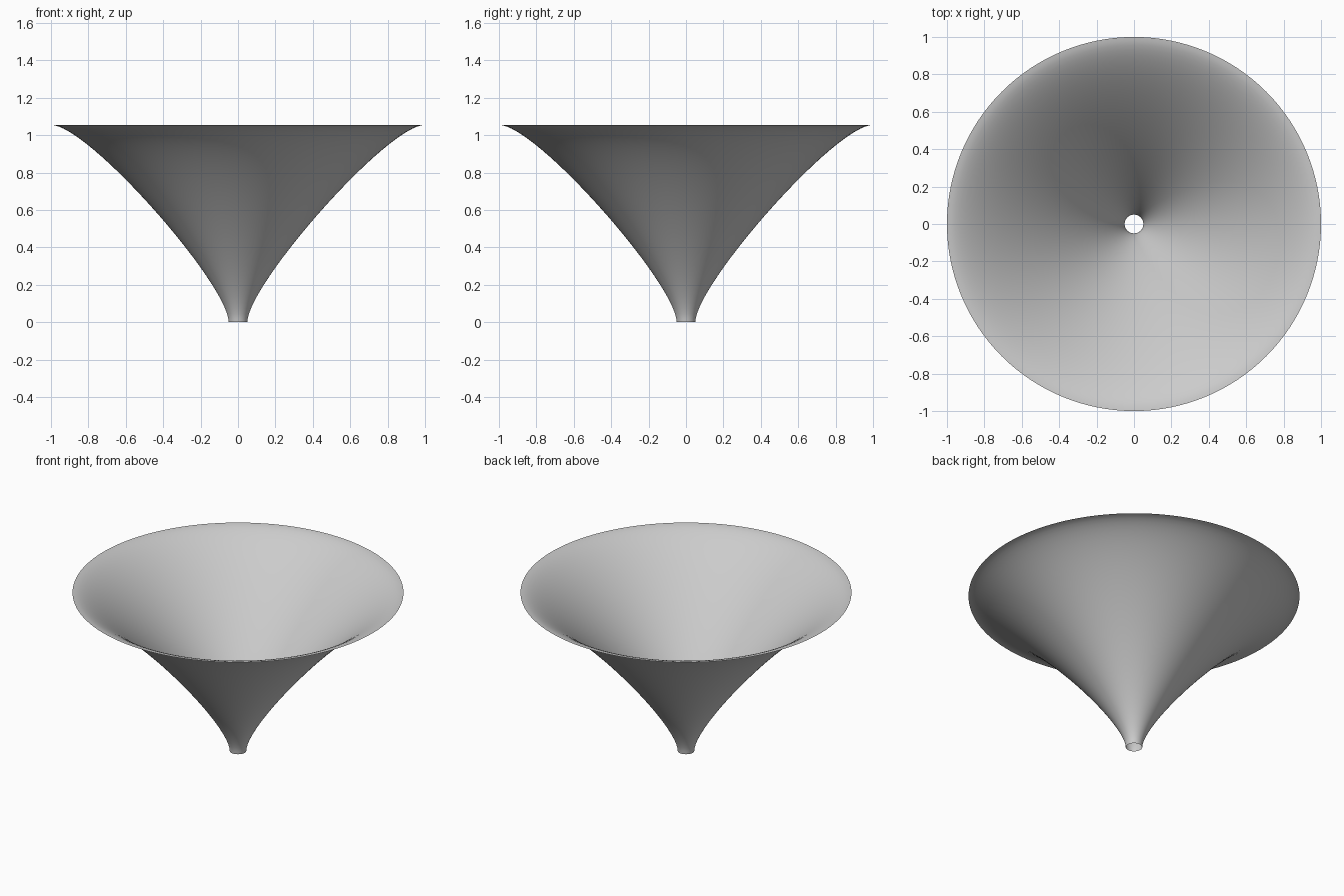
import bpy, bmesh, math
from mathutils import Vector
from mathutils.geometry import interpolate_bezier

cube = bpy.data.objects.get("Cube")
if cube:
    bpy.data.objects.remove(cube, do_unlink=True)

# Plain grey finish
grey = bpy.data.materials.new("light_grey")
grey.use_nodes = True
colour = (0.6, 0.6, 0.6, 1)
grey.diffuse_color = colour
grey.node_tree.nodes["Principled BSDF"].inputs["Base Color"].default_value = colour

# Flared profile: upright at the narrow neck, level at the wide rim
neck, rim = Vector((0.05, 0, 0)), Vector((1, 0, 1.055))
neck_handle, rim_handle = Vector((0.05, 0, 0.2)), Vector((0.8, 0, 1.055))
profile = interpolate_bezier(neck, neck_handle, rim_handle, rim, 33)

# Thin open funnel, spun around the vertical axis
bm = bmesh.new()
verts = [bm.verts.new(p) for p in profile]
edges = [bm.edges.new(pair) for pair in zip(verts, verts[1:])]
bmesh.ops.spin(bm, geom=verts + edges, cent=(0, 0, 0), axis=(0, 0, 1),
               angle=math.tau, steps=128, use_merge=True)
bmesh.ops.remove_doubles(bm, verts=bm.verts, dist=0.0001)
bmesh.ops.recalc_face_normals(bm, faces=bm.faces)
# Keep the upper, inner side as the front of the surface
if sum(f.normal.z * f.calc_area() for f in bm.faces) < 0:
    bmesh.ops.reverse_faces(bm, faces=bm.faces)
for face in bm.faces:
    face.smooth = True
mesh = bpy.data.meshes.new("funnel")
bm.to_mesh(mesh)
bm.free()
mesh.materials.append(grey)
funnel = bpy.data.objects.new("funnel", mesh)
bpy.context.collection.objects.link(funnel)
